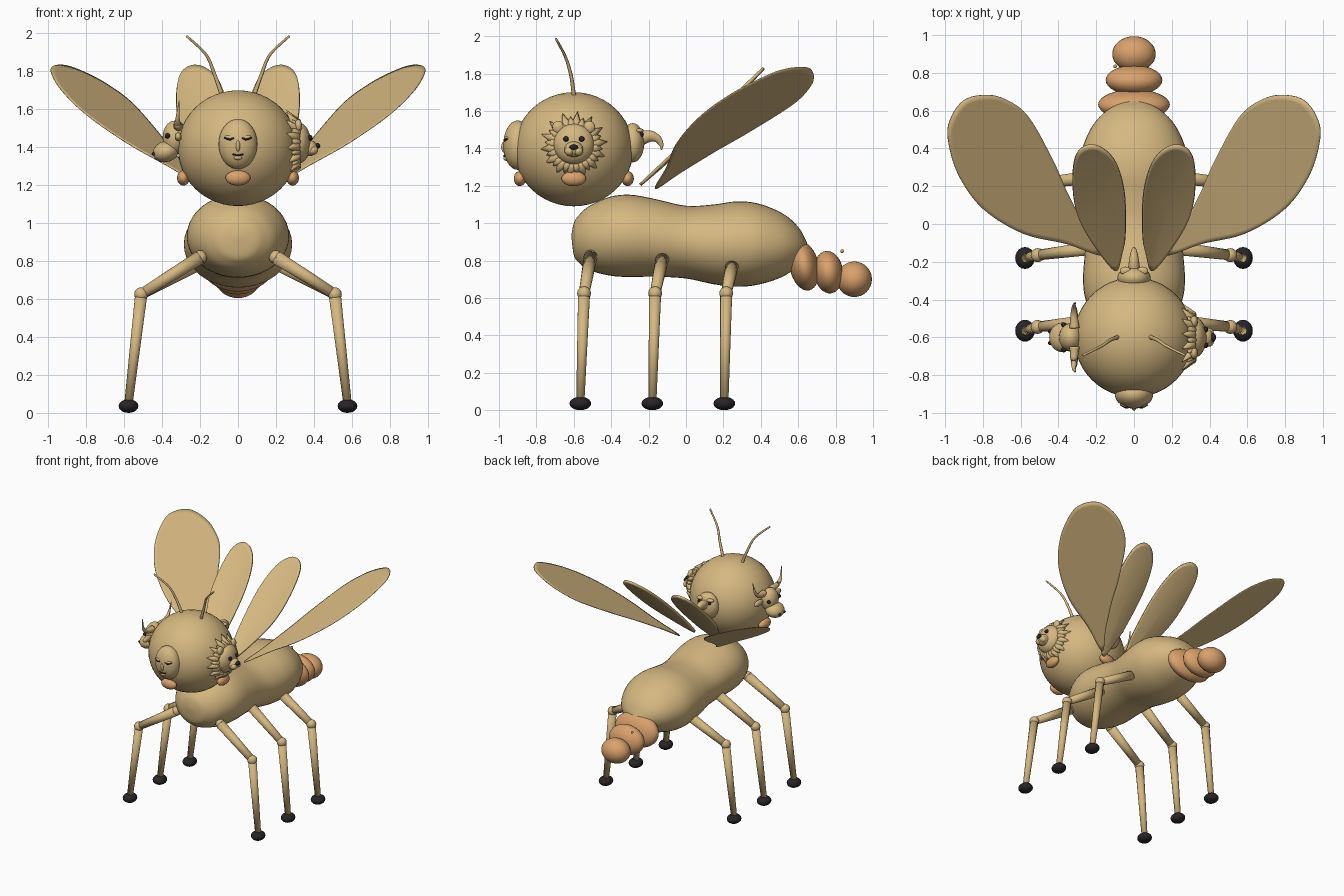
import bpy, bmesh, math
from mathutils import Matrix, Vector

if "Cube" in bpy.data.objects:
    bpy.data.objects.remove(bpy.data.objects["Cube"])


def material(name, rgb):
    m = bpy.data.materials.new(name)
    m.diffuse_color = (*rgb, 1)
    m.use_nodes = True
    m.node_tree.nodes["Principled BSDF"].inputs["Base Color"].default_value = m.diffuse_color
    return m


TAN = material("tan", (0.67, 0.48, 0.22))
ORANGE = material("orange", (0.70, 0.36, 0.15))
BLACK = material("black", (0.022, 0.017, 0.02))
WORLD = Matrix.Identity(4)


def finish(bm, name, mat, smooth=True):
    bmesh.ops.recalc_face_normals(bm, faces=bm.faces)
    me = bpy.data.meshes.new(name)
    bm.to_mesh(me)
    bm.free()
    me.materials.append(mat)
    for p in me.polygons:
        p.use_smooth = smooth
    ob = bpy.data.objects.new(name, me)
    bpy.context.collection.objects.link(ob)
    return ob


def ball(name, mat, c, r, frame=WORLD, tilt=0, seg=32):
    """Ellipsoid with centre c and radii r, tilted about x."""
    bm = bmesh.new()
    m = frame @ Matrix.Translation(c) @ Matrix.Rotation(tilt, 4, 'X') @ Matrix.Diagonal((*r, 1))
    bmesh.ops.create_uvsphere(bm, u_segments=seg, v_segments=seg // 2, radius=1, matrix=m)
    return finish(bm, name, mat)


def tube(name, mat, pts, radii, frame=WORLD, seg=12, flat=1):
    """Tapered tube swept along points."""
    bm = bmesh.new()
    pts = [Vector(p) for p in pts]
    rings = []
    for i, p in enumerate(pts):
        t = (pts[min(i + 1, len(pts) - 1)] - pts[max(i - 1, 0)]).normalized()
        ref = Vector((1, 0, 0)) if abs(t.x) < 0.9 else Vector((0, 0, 1))
        a = t.cross(ref).normalized()
        b = t.cross(a)
        rings.append([bm.verts.new(frame @ (p + radii[i] * (
            math.cos(k * math.tau / seg) * a + flat * math.sin(k * math.tau / seg) * b)))
            for k in range(seg)])
    skin(bm, rings)
    return finish(bm, name, mat)


def skin(bm, rings):
    n = len(rings[0])
    for r, s in zip(rings, rings[1:]):
        for k in range(n):
            bm.faces.new((r[k], r[(k + 1) % n], s[(k + 1) % n], s[k]))
    bm.faces.new(rings[0])
    bm.faces.new(rings[-1])


def spline(pts, steps, closed=False):
    """Catmull-Rom interpolation through points."""
    pts = [Vector(p) for p in pts]
    n, out = len(pts), []
    get = (lambda i: pts[i % n]) if closed else (lambda i: pts[max(0, min(n - 1, i))])
    for i in range(n if closed else n - 1):
        a, b, c, d = (get(i + k) for k in (-1, 0, 1, 2))
        for s in range(steps):
            t = s / steps
            out.append(0.5 * (2 * b + (c - a) * t + (2 * a - 5 * b + 4 * c - d) * t * t
                              + (3 * b - a - 3 * c + d) * t ** 3))
    return out if closed else out + [pts[-1]]


# Peanut shaped body: y, top z, bottom z, half width
stations = [(-.612, .94, .92, .01), (-.60, 1.0, .83, .09), (-.575, 1.04, .79, .14),
            (-.52, 1.09, .75, .20), (-.41, 1.14, .72, .254), (-.30, 1.152, .712, .27),
            (-.17, 1.13, .714, .262), (0, 1.093, .704, .252), (.15, 1.10, .673, .273),
            (.27, 1.116, .66, .285), (.39, 1.104, .672, .277), (.52, 1.05, .715, .22),
            (.60, .98, .775, .145), (.64, .91, .83, .07), (.655, .875, .86, .01)]
bm = bmesh.new()
rings = []
for y, top, low, w in (v for v in spline([Vector(s) for s in stations], 4)):
    rings.append([bm.verts.new((w * math.cos(a), y, (top + low) / 2 + (top - low) / 2 * math.sin(a)))
                  for a in (k * math.tau / 40 for k in range(40))])
skin(bm, rings)
finish(bm, "body", TAN)

# Tail segments and tiny bead
ball("tail_segment_1", ORANGE, (0, .632, .77), (.19, .078, .132), tilt=.2)
ball("tail_segment_2", ORANGE, (0, .762, .738), (.15, .078, .114), tilt=.12)
ball("tail_segment_3", ORANGE, (0, .90, .70), (.115, .094, .095))
ball("tail_bead", ORANGE, (-.10, .835, .85), (.01, .01, .01), seg=10)

# Legs: three mirrored pairs
for side, s in (("left", -1), ("right", 1)):
    for row, hy, ky, fy, hz in (("front", -.51, -.545, -.565, .82), ("middle", -.125, -.165, -.18, .82),
                                ("rear", .25, .215, .205, .79)):
        hip, knee, foot = (.20 * s, hy, hz), (.51 * s, ky, .625), (.577 * s, fy, .05)
        tag = f"{side}_{row}"
        tube(tag + "_thigh", TAN, (hip, knee), (.037, .028), seg=16)
        ball(tag + "_hip", TAN, hip, (.037,) * 3, seg=16)
        ball(tag + "_knee", TAN, knee, (.037,) * 3, seg=16)
        tube(tag + "_shin", TAN, (knee, foot), (.032, .022), seg=16)
        ball(tag + "_foot", BLACK, (.577 * s, fy, .036), (.052, .058, .036), seg=20)


def wing(name, outline, plane, s, dish, thick):
    """Leaf shaped sheet lying on a slanted plane."""
    edge = spline(outline, 5, True)
    mid = sum(edge, Vector((0, 0))) / len(edge)
    bm = bmesh.new()
    rings = []
    for f in (1, .93, .8, .6, .4, .2, .05):
        ring = []
        for p in edge:
            q = mid + (p - mid) * f
            ring.append(bm.verts.new((q.x * s, q.y, plane(q.x, q.y) - dish * (1 - f * f))))
        rings.append(ring)
    skin(bm, rings)
    bmesh.ops.delete(bm, geom=[f for f in bm.faces if len(f.verts) > 4 and f.calc_area() > .01],
                     context='FACES_ONLY')
    ob = finish(bm, name, TAN)
    mod = ob.modifiers.new("thickness", 'SOLIDIFY')
    mod.thickness, mod.offset = thick, 0
    bpy.context.view_layer.objects.active = ob
    ob.select_set(True)
    bpy.ops.object.shade_smooth_by_angle(angle=math.radians(40))
    ob.select_set(False)


# Outer flat wings and inner dished wings
outer = [(.17, -.165), (.25, -.03), (.35, .16), (.43, .34), (.56, .57), (.68, .66), (.79, .683),
         (.90, .655), (.97, .56), (.985, .45), (.93, .26), (.80, .08), (.59, -.05), (.36, -.105)]
inner = [(.10, -.245), (.06, -.15), (.045, -.05), (.05, .16), (.095, .32), (.17, .40), (.25, .413),
         (.31, .355), (.325, .21), (.30, .05), (.22, -.10)]
for side, s in (("left", -1), ("right", 1)):
    wing(side + "_outer_wing", outer, lambda x, y: 1.785 + .48 * (x - .79) + .36 * (y - .68), s, 0, .006)
    wing(side + "_inner_wing", inner, lambda x, y: 1.2 + .945 * (y + .25), s, .02, .016)
    # Antenna
    path = spline([(.08 * s, -.595, 1.66), (.09 * s, -.60, 1.69), (.126 * s, -.615, 1.79),
                   (.17 * s, -.645, 1.89), (.27 * s, -.695, 1.985)], 5)
    tube(side + "_antenna", TAN, path, [.013 - .007 * i / 20 for i in range(21)])

# Head with four faces; each face frame has -y pointing outward
HEAD = Matrix.Translation((0, -.60, 1.395))
ball("head", TAN, (0, -.60, 1.395), (.317, .318, .305), seg=48)
frames = [HEAD @ Matrix.Rotation(math.radians(a), 4, 'Z') for a in (0, 90, -90, 180)]
for label, f in zip(("front", "right", "left", "back"), frames):
    ball(label + "_chin_ball", ORANGE, (0, -.288, -.157), (.066, .033, .04), f, seg=24)
front, right, left, back = frames

# Front: sleeping human face
ball("human_face", TAN, (0, -.30, .022), (.102, .077, .132), front)
ball("human_nose", TAN, (0, -.372, .012), (.012, .016, .03), front, seg=16)
tube("human_mouth", BLACK, spline([(-.027, -.369, -.032), (0, -.374, -.037), (.027, -.369, -.032)], 4),
     [.004] * 9, front, 8)
ball("human_lips", TAN, (0, -.362, -.05), (.022, .014, .012), front, seg=16)
for s in (-1, 1):
    ball("human_eyelid", TAN, (.047 * s, -.352, .056), (.024, .017, .014), front, seg=16)
    tube("human_lashes", BLACK, spline([(.022 * s, -.369, .053), (.045 * s, -.371, .046),
                                        (.071 * s, -.357, .056)], 4), [.005] * 9, front, 8)

# Right: lion face with spiky mane in two rows
ball("lion_face", TAN, (0, -.318, .028), (.108, .066, .108), right)
for i in range(28):
    a, row = (i + .5) * math.tau / 28, i % 2
    c, n = math.cos(a), math.sin(a)
    r0, r1 = .085, (.182, .155)[row]
    tube("mane_spike", TAN, [(c * r0, -.30, .02 + n * r0), (c * (r0 + .035), -.306, .02 + n * (r0 + .035)),
                             (c * r1, -.285 + .03 * (1 - row), .02 + n * r1)],
         (.026, .026, .001), right, 8)
ball("lion_muzzle", TAN, (0, -.375, 0), (.05, .045, .042), right)
ball("lion_nose", BLACK, (0, -.418, .012), (.024, .016, .015), right, seg=16)
for s in (-1, 1):
    ball("lion_ear", TAN, (.083 * s, -.318, .118), (.032, .02, .034), right, seg=16)
    ball("lion_eye", BLACK, (.042 * s, -.379, .055), (.015, .014, .015), right, seg=16)
    ball("lion_cheek", TAN, (.023 * s, -.395, -.01), (.027, .028, .025), right, seg=16)

# Left: ox face with horns and ears
ball("ox_face", TAN, (0, -.335, .055), (.075, .062, .09), left)
ball("ox_muzzle", TAN, (0, -.38, -.018), (.078, .07, .055), left, tilt=.3)
for s in (-1, 1):
    ball("ox_eye", BLACK, (.066 * s, -.372, .065), (.014, .014, .014), left, seg=16)
    ball("ox_nostril", BLACK, (.03 * s, -.445, -.03), (.011, .01, .009), left, seg=16)
    ball("ox_ear", TAN, (.115 * s, -.315, .06), (.055, .018, .024), left, seg=16)
    horn = spline([(.05 * s, -.315, .115), (.12 * s, -.318, .125), (.165 * s, -.318, .165),
                   (.185 * s, -.31, .25)], 5)
    tube("ox_horn", TAN, horn, [.027 - .0017 * i for i in range(16)], left)

# Back: eagle face with hooked beak
ball("eagle_face", TAN, (0, -.315, .035), (.088, .062, .105), back)
beak = spline([(0, -.34, .05), (0, -.40, .07), (0, -.445, .058), (0, -.468, .025), (0, -.468, -.005)], 4)
tube("eagle_beak", TAN, beak, [.042 - .0025 * i for i in range(17)], back, 16, .85)
for s in (-1, 1):
    ball("eagle_eye", BLACK, (.045 * s, -.362, .08), (.013, .011, .013), back, seg=16)
    ball("eagle_brow", TAN, (.045 * s, -.352, .10), (.03, .022, .012), back, seg=16)
